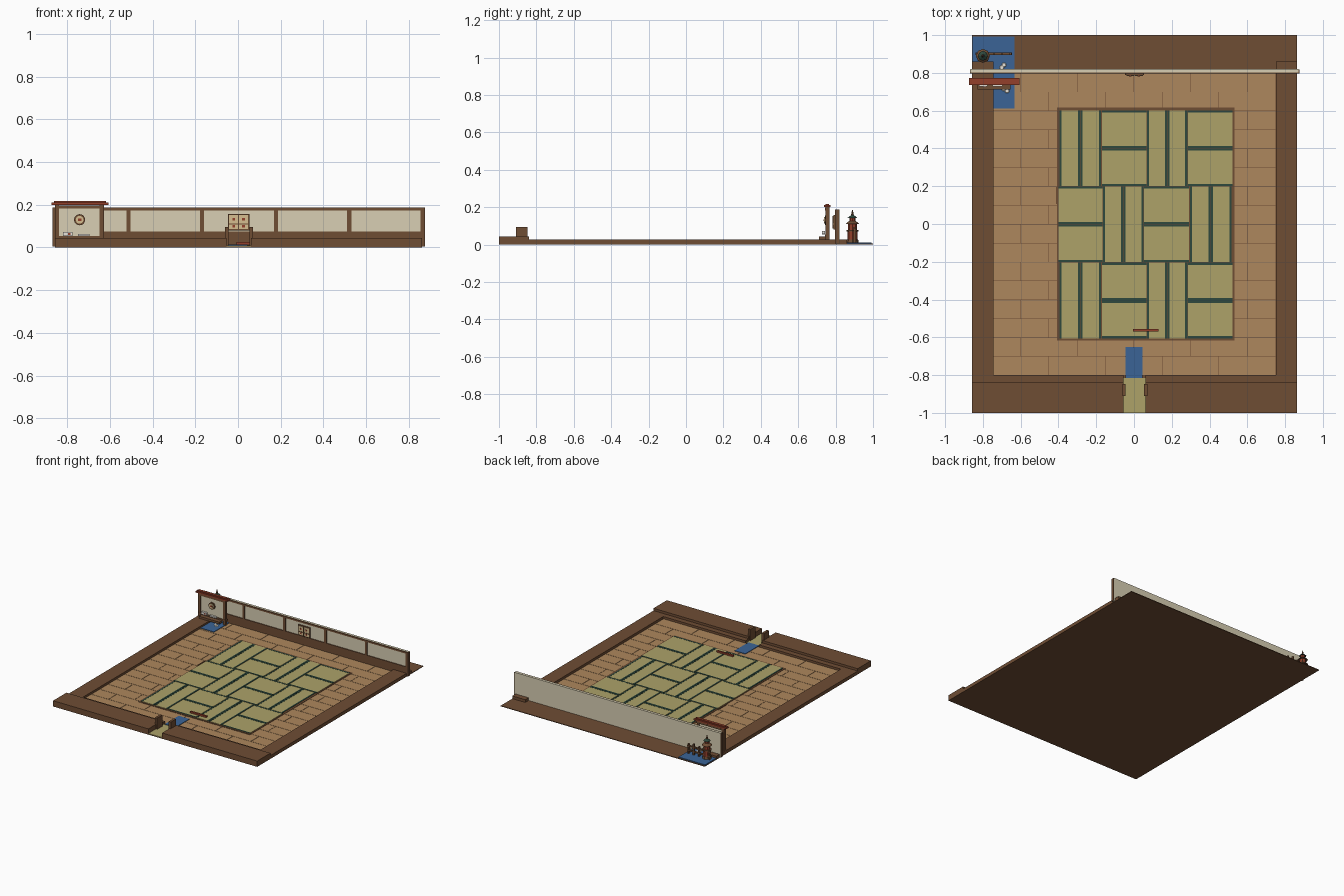
import bpy
import math

cube = bpy.data.objects.get("Cube")
if cube:
    bpy.data.objects.remove(cube, do_unlink=True)


def material(name, hex_code):
    """Flat material from a display colour, stored as linear values."""
    rgb = [int(hex_code[i:i + 2], 16) / 255 for i in (0, 2, 4)]
    lin = [c / 12.92 if c < 0.04 else ((c + 0.055) / 1.055) ** 2.4 for c in rgb]
    mat = bpy.data.materials.new(name)
    mat.use_nodes = True
    mat.diffuse_color = (*lin, 1)
    mat.node_tree.nodes["Principled BSDF"].inputs["Base Color"].default_value = (*lin, 1)
    return mat


WOOD = material("dark wood", "6f4d34")
PLANK = material("floor wood", "ae875d")
STRAW = material("straw", "ada269")
GREEN = material("green cloth", "2f493d")
CREAM = material("cream plaster", "d8cfb3")
BLUE = material("water blue", "3b6496")
RED = material("red lacquer", "94402b")
WHITE = material("paper white", "ece8df")
TAN = material("pale wood", "d6bd90")


def box(name, x, y, z, mat):
    """Box from its (min, max) range on each axis."""
    verts = [(a, b, c) for a in x for b in y for c in z]
    faces = [(0, 1, 3, 2), (4, 6, 7, 5), (0, 4, 5, 1),
             (2, 3, 7, 6), (0, 2, 6, 4), (1, 5, 7, 3)]
    mesh = bpy.data.meshes.new(name)
    mesh.from_pydata(verts, [], faces)
    mesh.materials.append(mat)
    obj = bpy.data.objects.new(name, mesh)
    bpy.context.collection.objects.link(obj)
    return obj


def around(c, width):
    return (c - width / 2, c + width / 2)


def cone(name, loc, r1, r2, depth, mat, sides=12, rot=(0, 0, 0)):
    bpy.ops.mesh.primitive_cone_add(vertices=sides, radius1=r1, radius2=r2,
                                    depth=depth, location=loc, rotation=rot)
    obj = bpy.context.object
    obj.name = name
    obj.data.materials.append(mat)
    return obj


# Ground slab and raised surround
LEFT, RIGHT = -0.858, 0.862
box("ground", (LEFT, RIGHT), (-1, 1), (0, 0.005), WOOD)
for side, x in (("right", (LEFT, -0.745)), ("left", (0.752, RIGHT))):
    box(f"{side}_curb", x, (-0.84, 0.86), (0.004, 0.026), WOOD)
for side, x, inner in (("right", (LEFT, -0.055), (-0.745, -0.055)),
                       ("left", (0.06, RIGHT), (0.06, 0.752))):
    box(f"{side}_front_platform", x, (-1, -0.84), (0.004, 0.044), WOOD)
    box(f"{side}_front_step", inner, (-0.84, -0.80), (0.004, 0.026), WOOD)

# Entrance posts, path and mat
for side, x in (("right", -0.053), ("left", 0.062)):
    box(f"{side}_entrance_post", around(x, 0.018), (-0.91, -0.848), (0.004, 0.095), WOOD)
box("entrance_path", (-0.055, 0.06), (-1, -0.815), (0.004, 0.009), STRAW)
box("entrance_mat", (-0.045, 0.045), (-0.815, -0.65), (0.004, 0.013), BLUE)

# Plank floor with staggered joints
ROW = 0.1
GAP = 0.0025
for row in range(17):
    y0 = max(-0.8, -0.9 + row * ROW)
    y1 = min(0.805, -0.8 + row * ROW)
    if y1 <= y0:
        continue
    cuts = [-0.745] + [c for c in (-0.6 + 0.15 * (row % 2) + 0.3 * i
                                   for i in range(5)) if c < 0.7] + [0.752]
    for a, b in zip(cuts, cuts[1:]):
        box("floor_plank", (a, b - GAP), (y0, y1 - GAP), (0.004, 0.009), PLANK)

# Woven mats on a framed base, alternating direction block by block
box("mat_frame", (-0.407, 0.532), (-0.617, 0.617), (0.004, 0.0115), WOOD)
box("mat_frame_notch", (-0.414, -0.405), (0.105, 0.195), (0.004, 0.014), WOOD)
EDGE = 0.011


def woven_mat(x, y, along_y):
    box("woven_mat", x, y, (0.008, 0.014), STRAW)
    for end in (0, 1):
        sign = 1 - 2 * end
        if along_y:
            strip = sorted((x[end], x[end] + sign * EDGE))
            box("mat_edging", strip, y, (0.009, 0.015), GREEN)
        else:
            strip = sorted((y[end], y[end] + sign * EDGE))
            box("mat_edging", x, strip, (0.009, 0.015), GREEN)


COLUMNS = {0: (-0.397, -0.172, 0.067, 0.284, 0.524),
           1: (-0.403, -0.166, 0.052, 0.294, 0.518)}
for row in range(3):
    xs = COLUMNS[row % 2]
    y0, y1 = -0.605 + row * 0.4035, -0.605 + row * 0.4035 + 0.4
    for col in range(4):
        x0, x1 = xs[col] + 0.002, xs[col + 1] - 0.002
        xm, ym = (x0 + x1) / 2, (y0 + y1) / 2
        if (row + col) % 2 == 0:
            woven_mat((x0, xm - 0.001), (y0, y1), True)
            woven_mat((xm + 0.001, x1), (y0, y1), True)
        else:
            woven_mat((x0, x1), (y0, ym - 0.001), False)
            woven_mat((x0, x1), (ym + 0.001, y1), False)

# Practice stick lying on the mats
box("practice_stick", (-0.006, 0.13), around(-0.562, 0.014), (0.014, 0.026), RED)

# Rear wall with timber frame on its inner side
box("rear_wall", (-0.866, 0.872), (0.803, 0.82), (0.004, 0.188), CREAM)
box("wall_base", (-0.866, 0.872), (0.797, 0.804), (0.005, 0.074), WOOD)
box("wall_top_rail", (-0.866, 0.872), (0.797, 0.804), (0.174, 0.187), WOOD)
for x in (-0.858, -0.512, -0.168, 0.177, 0.521, 0.864):
    box("wall_post", around(x, 0.019), (0.796, 0.804), (0.005, 0.187), WOOD)
for x in (-0.867, 0.873):
    box("wall_end_trim", around(x, 0.004), (0.797, 0.819), (0.005, 0.187), WOOD)

# Small wall cabinet
box("cabinet_frame", (-0.047, 0.053), (0.789, 0.798), (0.08, 0.158), WOOD)
box("cabinet_front", (-0.041, 0.047), (0.786, 0.79), (0.086, 0.152), TAN)
box("cabinet_divider", around(0.003, 0.005), (0.783, 0.788), (0.086, 0.152), WOOD)
box("cabinet_shelf", (-0.041, 0.047), (0.783, 0.788), (0.108, 0.113), WOOD)
for x in (-0.02, 0.026):
    for z in (0.1, 0.132):
        box("cabinet_knob", around(x, 0.013), (0.782, 0.787), around(z, 0.011), RED)

# Alcove screen with lacquered roof
box("screen_panel", (-0.84, -0.64), (0.75, 0.76), (0.045, 0.187), CREAM)
for x in (-0.848, -0.638):
    box("screen_post", around(x, 0.02), (0.745, 0.767), (0.005, 0.2), WOOD)
for z in ((0.04, 0.053), (0.183, 0.197)):
    box("screen_rail", (-0.858, -0.628), (0.744, 0.768), z, WOOD)
box("screen_roof", (-0.874, -0.606), (0.737, 0.773), (0.2, 0.211), RED)
box("screen_roof_ridge", (-0.862, -0.618), (0.745, 0.765), (0.211, 0.218), RED)
facing = (math.pi / 2, 0, 0)
cone("screen_disc", (-0.742, 0.746, 0.13), 0.026, 0.026, 0.008, WOOD, 20, facing)
cone("disc_center", (-0.742, 0.741, 0.13), 0.018, 0.018, 0.006, TAN, 20, facing)
box("disc_mark", around(-0.742, 0.017), (0.735, 0.739), around(0.13, 0.01), RED)

# Shelf with paper offerings
box("offering_shelf", (-0.828, -0.655), (0.712, 0.748), (0.026, 0.042), WOOD)
box("offering_paper", (-0.82, -0.775), around(0.735, 0.015), (0.053, 0.072), WHITE)
box("offering_seal", around(-0.79, 0.012), around(0.727, 0.002), (0.058, 0.068), RED)
box("offering_scroll", (-0.75, -0.695), around(0.735, 0.014), (0.053, 0.063), WHITE)

# Ponds either side of the wall, with pale leaves
box("inner_pond", (-0.745, -0.632), (0.612, 0.803), (0.004, 0.013), BLUE)
box("rear_pond", (LEFT + 0.002, -0.632), (0.82, 0.992), (0.004, 0.011), BLUE)
for x, y, z in ((-0.688, 0.842, 0.012), (-0.70, 0.828, 0.012),
                (-0.672, 0.704, 0.014), (-0.69, 0.715, 0.014)):
    cone("pond_leaf", (x, y, z), 0.014, 0.01, 0.004, WHITE, 7)

# Garden fence behind the wall
for z in (0.035, 0.068):
    box("fence_rail", (-0.838, -0.645), around(0.902, 0.014), around(z, 0.009), WOOD)
for i in range(5):
    box("fence_post", around(-0.83 + i * 0.044, 0.01), around(0.902, 0.014),
        (0.008, 0.085 + 0.01 * (i % 2)), WOOD)

# Garden lantern, stacked from the base up: height, thickness, radii, colour
for z, depth, r1, r2, mat in ((0.018, 0.02, 0.034, 0.03, WOOD),
                              (0.05, 0.044, 0.026, 0.026, RED),
                              (0.075, 0.008, 0.033, 0.033, WOOD),
                              (0.095, 0.032, 0.023, 0.023, RED),
                              (0.118, 0.016, 0.037, 0.018, WOOD),
                              (0.135, 0.018, 0.016, 0.016, RED),
                              (0.15, 0.014, 0.026, 0.008, GREEN),
                              (0.17, 0.03, 0.008, 0.002, WOOD)):
    cone("garden_lantern", (-0.8, 0.89, z), r1, r2, depth, mat, 8)
